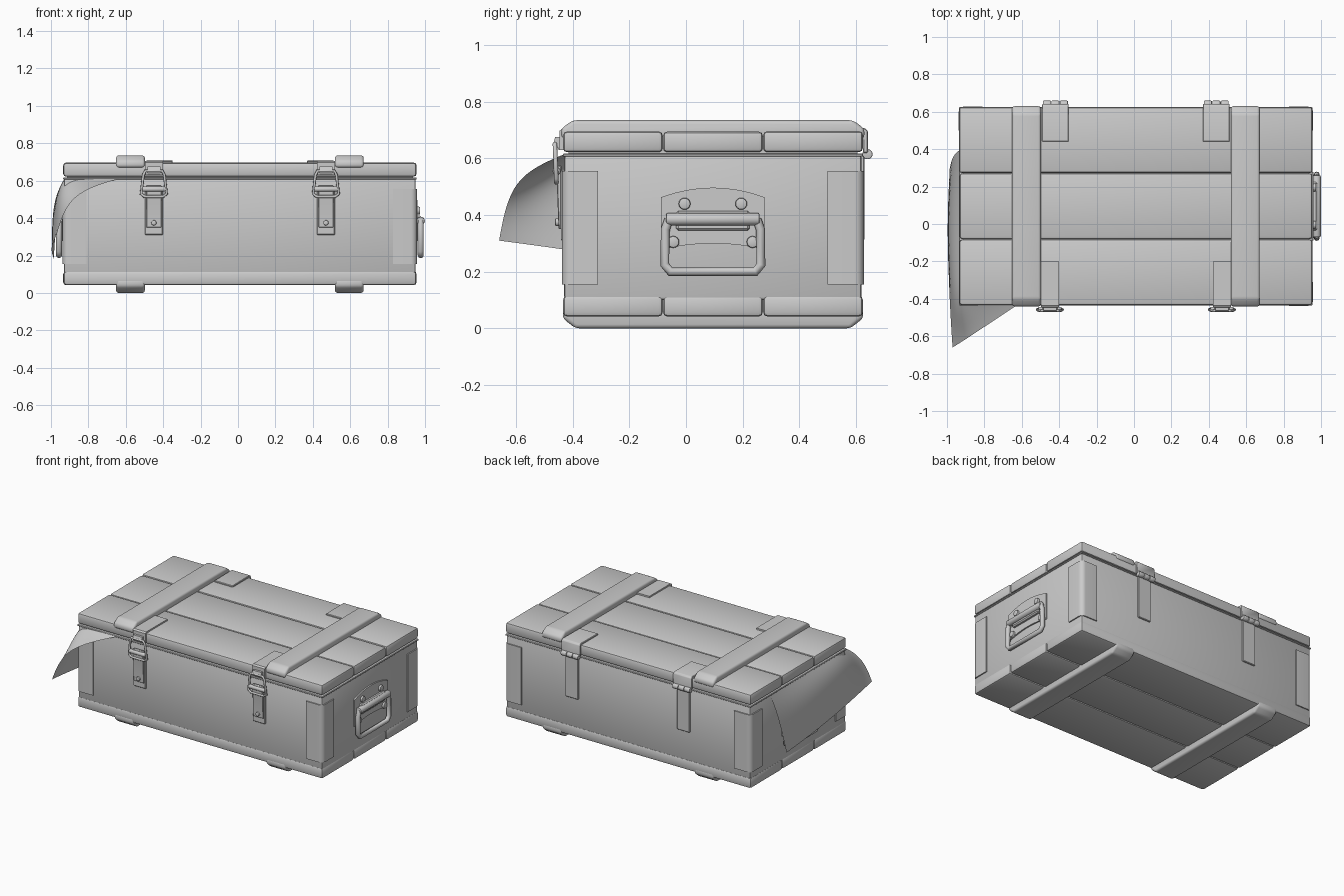
import bpy, bmesh, math, random
from mathutils import Vector, Matrix

if "Cube" in bpy.data.objects:
    bpy.data.objects.remove(bpy.data.objects["Cube"])

random.seed(4)
CX, CY = 0.01, 0.095          # centre of the case (the cloth shifts it off origin)


def finish(name, bm, angle=35):
    bmesh.ops.recalc_face_normals(bm, faces=bm.faces)
    me = bpy.data.meshes.new(name)
    bm.to_mesh(me)
    bm.free()
    ob = bpy.data.objects.new(name, me)
    bpy.context.collection.objects.link(ob)
    shade(ob, angle)
    return ob


def shade(ob, angle=35):
    bpy.ops.object.select_all(action='DESELECT')
    ob.select_set(True)
    bpy.context.view_layer.objects.active = ob
    bpy.ops.object.shade_smooth_by_angle(angle=math.radians(angle))


def bevel_all(bm, w, seg):
    if w:
        edges = [e for e in bm.edges if e.calc_face_angle(0) > 0.6]
        bmesh.ops.bevel(bm, geom=edges, offset=w, segments=seg, profile=0.5,
                        affect='EDGES', clamp_overlap=True)


def box(name, x0, x1, y0, y1, z0, z1, w=0.0, seg=1):
    bm = bmesh.new()
    bmesh.ops.create_cube(bm, size=1)
    for v in bm.verts:
        v.co = Vector(((x0 + x1) / 2 + v.co.x * (x1 - x0),
                       (y0 + y1) / 2 + v.co.y * (y1 - y0),
                       (z0 + z1) / 2 + v.co.z * (z1 - z0)))
    bevel_all(bm, w, seg)
    return finish(name, bm)


def prism(name, pts, a, b, axis='X', w=0.0, seg=1):
    """Extrude a profile: (y, z) points along X, or (x, y) points along Z."""
    bm = bmesh.new()
    place = (lambda p, t: (t, p[0], p[1])) if axis == 'X' else (lambda p, t: (p[0], p[1], t))
    f = bm.faces.new([bm.verts.new(place(p, a)) for p in pts])
    new = bmesh.ops.extrude_face_region(bm, geom=[f])['geom']
    d = Vector(place((0, 0), b - a))
    bmesh.ops.translate(bm, vec=d, verts=[g for g in new if isinstance(g, bmesh.types.BMVert)])
    bmesh.ops.recalc_face_normals(bm, faces=bm.faces)
    bevel_all(bm, w, seg)
    return finish(name, bm)


def rod(name, centre, r, length, axis='X', w=0.004):
    bm = bmesh.new()
    bmesh.ops.create_cone(bm, cap_ends=True, segments=16, radius1=r, radius2=r, depth=length)
    rot = {'X': Matrix.Rotation(math.pi / 2, 4, 'Y'), 'Y': Matrix.Rotation(math.pi / 2, 4, 'X'),
           'Z': Matrix.Identity(4)}[axis]
    bmesh.ops.transform(bm, matrix=Matrix.Translation(centre) @ rot, verts=bm.verts)
    bevel_all(bm, w, 2)
    return finish(name, bm)


def wire(name, pts, r, cyclic=True):
    cu = bpy.data.curves.new(name, 'CURVE')
    cu.dimensions = '3D'
    cu.bevel_depth, cu.bevel_resolution, cu.use_fill_caps = r, 2, True
    sp = cu.splines.new('POLY')
    sp.points.add(len(pts) - 1)
    for p, c in zip(sp.points, pts):
        p.co = (*c, 1)
    sp.use_cyclic_u = cyclic
    ob = bpy.data.objects.new(name, cu)
    bpy.context.collection.objects.link(ob)
    bpy.ops.object.select_all(action='DESELECT')
    ob.select_set(True)
    bpy.context.view_layer.objects.active = ob
    bpy.ops.object.convert(target='MESH')
    shade(bpy.context.object, 50)


# Case body and the thin rims that meet the lid and the base
box("body", CX - 0.94, CX + 0.94, CY - 0.525, CY + 0.525, 0.10, 0.615, 0.012, 2)
box("lid_core", CX - 0.925, CX + 0.925, CY - 0.51, CY + 0.51, 0.60, 0.68)
box("base_core", CX - 0.925, CX + 0.925, CY - 0.51, CY + 0.51, 0.06, 0.14)
box("lid_rim", CX - 0.945, CX + 0.945, CY - 0.53, CY + 0.53, 0.606, 0.617, 0.003)

# Three planks each for lid and base
for part, z0, z1 in (("lid", 0.622, 0.697), ("base", 0.042, 0.115)):
    for i in range(3):
        y0 = CY - 0.53 + i * 0.3535
        j = random.uniform(-0.003, 0.003)
        box(f"{part}_plank_{i + 1}", CX - 0.945 + abs(j), CX + 0.945 - abs(j),
            y0 + 0.001, y0 + 0.3525, z0, z1 + j * (part == "lid"), 0.014, 2)

for s, side in ((-1, "left"), (1, "right")):
    # Cross battens with sloped ends
    bx = CX + s * 0.585
    prism(f"top_batten_{side}", [(-0.441, 0.67), (-0.441, 0.705), (-0.40, 0.735), (0.59, 0.735),
          (0.63, 0.705), (0.63, 0.67)], bx - 0.077, bx + 0.077, w=0.014, seg=3)
    prism(f"bottom_batten_{side}", [(-0.435, 0.075), (-0.435, 0.035), (-0.39, 0.0), (0.58, 0.0),
          (0.625, 0.035), (0.625, 0.075)], bx - 0.077, bx + 0.077, w=0.014, seg=3)

    # Folded corner plates
    for t, end in ((-1, "front"), (1, "back")):
        def at(x, y):
            return (CX + s * x, CY + t * y)
        arc = [(0.915 + 0.033 * math.cos(a), 0.50 + 0.033 * math.sin(a))
               for a in (math.pi / 2 * k / 6 for k in range(7))]
        outline = [at(0.948, 0.405)] + [at(*p) for p in arc] + \
                  [at(0.82, 0.533), at(0.82, 0.515), at(0.93, 0.515), at(0.93, 0.405)]
        prism(f"corner_plate_{end}_{side}", outline, 0.155, 0.555, axis='Z')

    # Front latch
    lx = CX + s * 0.46
    prism(f"latch_catch_{side}", [(-0.20, 0.69), (-0.20, 0.706), (-0.435, 0.706), (-0.446, 0.698),
          (-0.446, 0.63), (-0.43, 0.63), (-0.43, 0.69)], lx - 0.048, lx + 0.048)
    prism(f"latch_hook_{side}", [(-0.44, 0.63), (-0.44, 0.675), (-0.462, 0.675), (-0.468, 0.655),
          (-0.455, 0.645), (-0.45, 0.63)], lx - 0.035, lx + 0.035)
    box(f"latch_strap_{side}", lx - 0.048, lx + 0.048, -0.442, -0.425, 0.31, 0.56, 0.004)
    prism(f"latch_lever_{side}", [(-0.44, 0.35), (-0.44, 0.575), (-0.458, 0.575), (-0.464, 0.55),
          (-0.456, 0.51), (-0.45, 0.35)], lx - 0.04, lx + 0.04, w=0.003)
    rod(f"latch_pin_{side}", (lx, -0.457, 0.555), 0.014, 0.125)
    rod(f"latch_rivet_{side}", (lx, -0.452, 0.375), 0.014, 0.02, 'Y')
    wire(f"latch_wire_{side}", [(lx - 0.045, -0.463, 0.652), (lx + 0.045, -0.463, 0.652),
         (lx + 0.056, -0.462, 0.63), (lx + 0.068, -0.458, 0.53), (lx + 0.05, -0.458, 0.515),
         (lx - 0.05, -0.458, 0.515), (lx - 0.068, -0.458, 0.53), (lx - 0.056, -0.462, 0.63)], 0.008)

    # Rear hinge
    hx = CX + s * 0.43
    prism(f"hinge_top_leaf_{side}", [(0.44, 0.69), (0.44, 0.706), (0.63, 0.708), (0.642, 0.698),
          (0.642, 0.62), (0.625, 0.62), (0.625, 0.69)], hx - 0.071, hx + 0.071, w=0.003)
    box(f"hinge_lower_leaf_{side}", hx - 0.05, hx + 0.05, 0.61, 0.63, 0.31, 0.61, 0.004)
    for k in (-1, 0, 1):
        rod(f"hinge_knuckle_{side}_{k + 2}", (hx + k * 0.045, 0.641, 0.615), 0.018, 0.043)

    # End handle: curved backing plate, rivets, pivot bar and drop ring
    def ex(d):
        return CX + s * (0.94 + d)
    hy = CY
    top = [(hy + 0.183 * (1 - k / 4), 0.463 + 0.034 * (1 - (1 - k / 4) ** 2)) for k in range(9)]
    low = [(hy - 0.183 + 0.366 * k / 8, 0.278 + 0.022 * (1 - (k / 4 - 1) ** 2)) for k in range(9)]
    prism(f"handle_plate_{side}", top + low, ex(-0.005), ex(0.01))
    for k, (dy, z) in enumerate(((-0.1, 0.44), (0.1, 0.44), (-0.14, 0.305), (0.14, 0.305))):
        rod(f"handle_rivet_{side}_{k + 1}", (ex(0.013), hy + dy, z), 0.021, 0.022, 'X', 0.006)
    rod(f"handle_bar_{side}", (ex(0.027), hy, 0.385), 0.022, 0.33, 'Y', 0.006)
    prism(f"handle_bar_cover_{side}", [(hy - 0.13, 0.345), (hy + 0.13, 0.345), (hy + 0.13, 0.415),
          (hy - 0.13, 0.415)], ex(0.0), ex(0.03), w=0.008)
    wire(f"handle_ring_{side}", [(ex(0.027), hy + y, z) for y, z in (
        (-0.155, 0.385), (-0.168, 0.35), (-0.17, 0.225), (-0.15, 0.2), (0.15, 0.2),
        (0.17, 0.225), (0.168, 0.35), (0.155, 0.385))], 0.016, False)

# Cloth hanging out of the lid over the front left corner
cols = [
    [(-0.925, 0.40, 0.615), (-0.968, 0.37, 0.47), (-0.985, 0.30, 0.185)],
    [(-0.925, 0.05, 0.615), (-1.0, 0.05, 0.48), (-1.0, 0.0, 0.225)],
    [(-0.925, -0.28, 0.615), (-0.985, -0.28, 0.52), (-0.99, -0.3, 0.26)],
    [(-0.925, -0.43, 0.615), (-0.962, -0.50, 0.545), (-0.98, -0.51, 0.29)],
    [(-0.62, -0.43, 0.615), (-0.905, -0.62, 0.535), (-0.97, -0.66, 0.31)]]
bm = bmesh.new()
vs = [[bm.verts.new(p) for p in c] for c in cols]
for a, b in zip(vs, vs[1:]):
    for k in range(2):
        bm.faces.new((a[k], a[k + 1], b[k + 1], b[k]))
cloth = finish("cloth", bm, 180)
sub = cloth.modifiers.new("smooth", 'SUBSURF')
sub.levels = sub.render_levels = 3
sub.boundary_smooth = 'PRESERVE_CORNERS'
